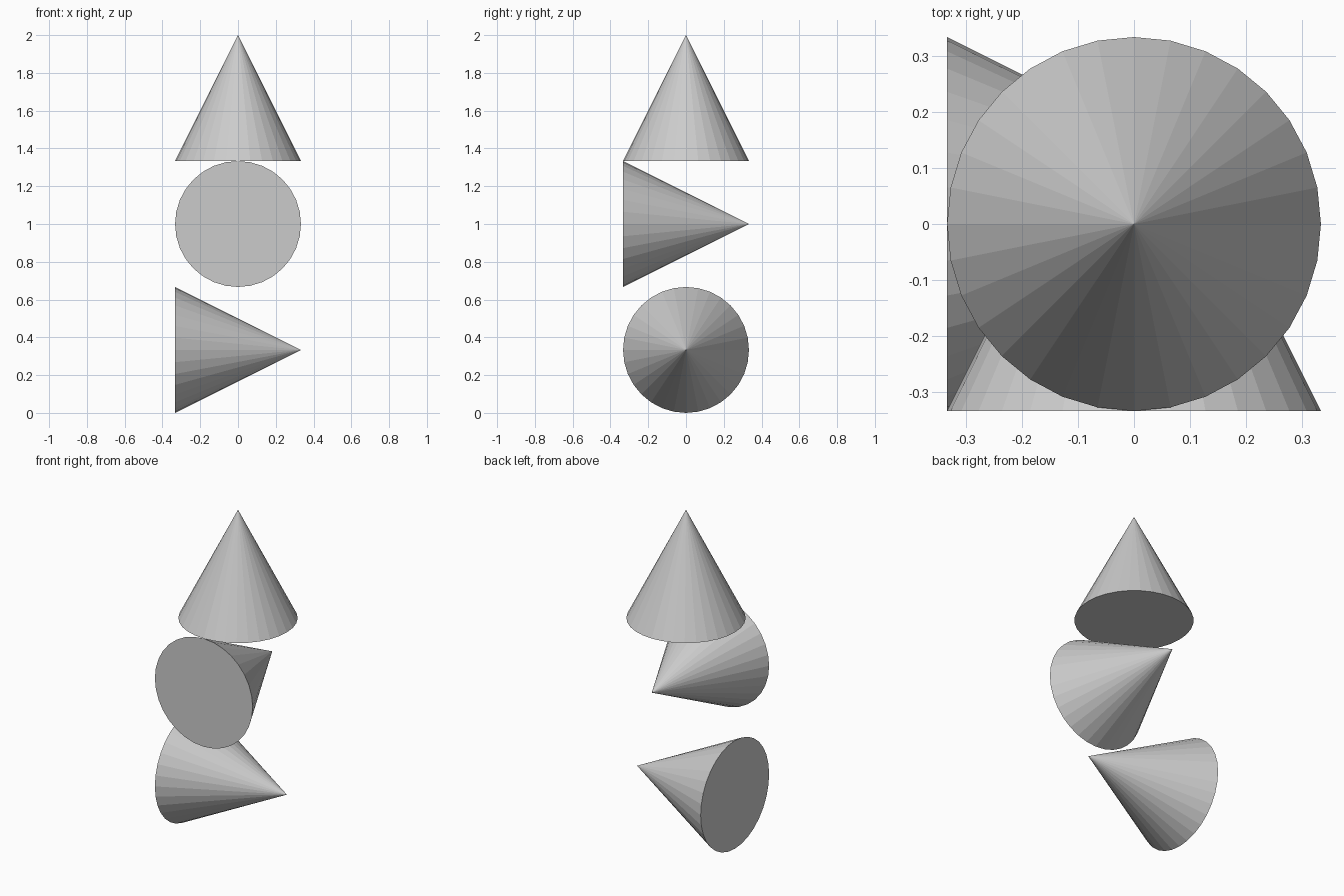
import bpy
from math import radians

if "Cube" in bpy.data.objects:
    bpy.data.objects.remove(bpy.data.objects["Cube"])

R = 1 / 3


def cone(name, z, rotation=(0, 0, 0)):
    """Flat-faced 32-sided capped cone, as tall as it is wide, centred at height z."""
    bpy.ops.mesh.primitive_cone_add(vertices=32, radius1=R, radius2=0, depth=2 * R,
                                    location=(0, 0, z), rotation=rotation)
    bpy.context.object.name = name


# Three stacked cones, one pointing along each axis
cone("bottom_cone_pointing_right", R, (0, radians(90), 0))
cone("middle_cone_pointing_back", 3 * R, (radians(-90), 0, 0))
cone("top_cone_pointing_up", 5 * R)
